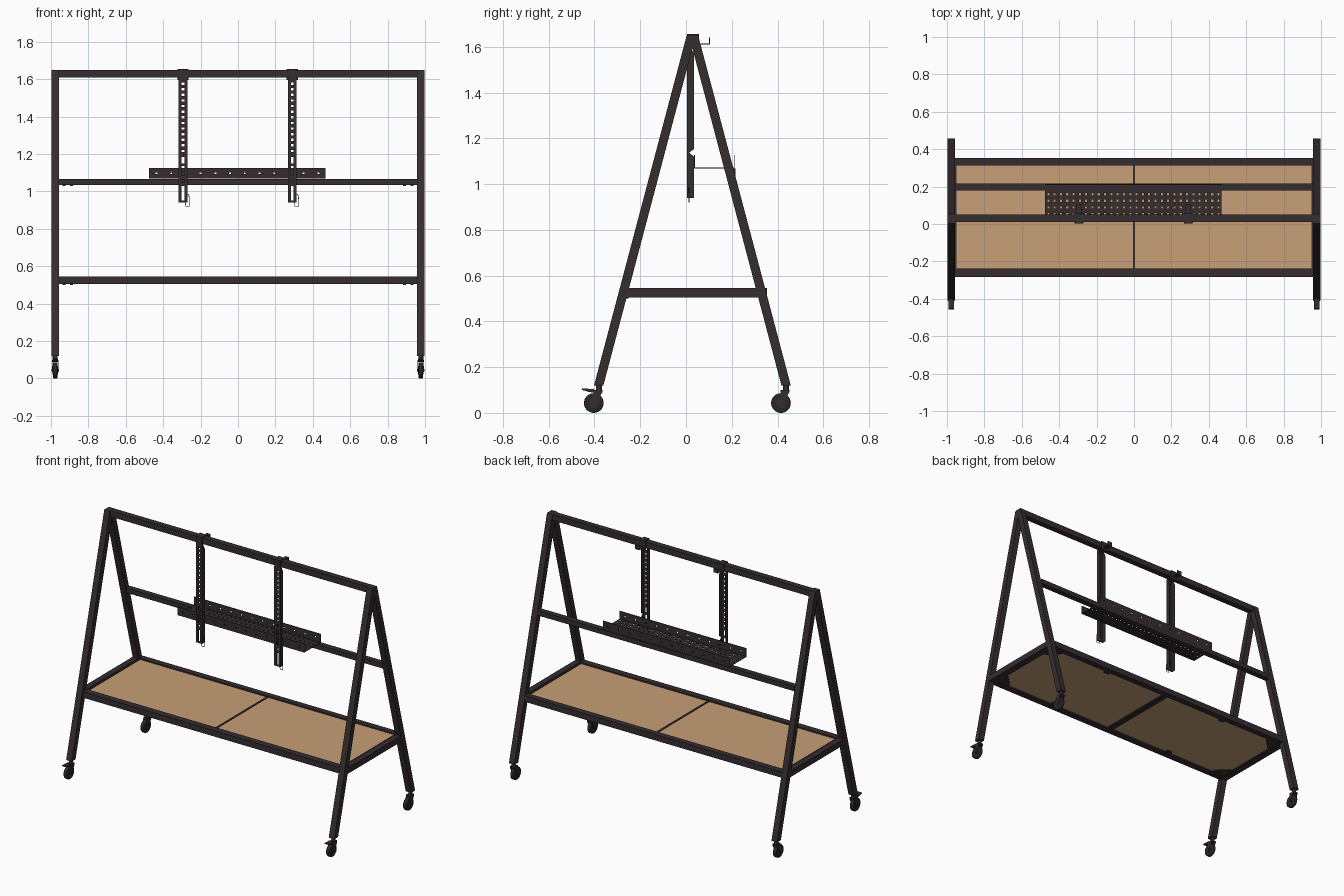
import bpy, bmesh, math
from mathutils import Matrix, Vector

if "Cube" in bpy.data.objects:
    bpy.data.objects.remove(bpy.data.objects["Cube"])


def material(name, rgb):
    m = bpy.data.materials.new(name)
    m.diffuse_color = (*rgb, 1)
    m.use_nodes = True
    m.node_tree.nodes["Principled BSDF"].inputs["Base Color"].default_value = m.diffuse_color
    return m


FRAME = material("dark brown steel", (0.036, 0.026, 0.028))
BOARD = material("tan board", (0.571, 0.352, 0.185))
RUBBER = material("black rubber", (0.022, 0.019, 0.02))


def finish(name, bm, mat):
    bmesh.ops.recalc_face_normals(bm, faces=bm.faces)
    me = bpy.data.meshes.new(name)
    bm.to_mesh(me)
    bm.free()
    me.materials.append(mat)
    ob = bpy.data.objects.new(name, me)
    bpy.context.collection.objects.link(ob)
    return ob


def box(name, x, y, z, mat=FRAME):
    bm = bmesh.new()
    bmesh.ops.create_cube(bm, size=1)
    for v in bm.verts:
        v.co = [r[0] if c < 0 else r[1] for c, r in zip(v.co, (x, y, z))]
    return finish(name, bm, mat)


def prism(name, pts, lo, hi, axis="x", mat=FRAME):
    """Extrude a profile: (y, z) points along x, or (x, y) points along z."""
    bm = bmesh.new()
    put = (lambda p: (lo, *p)) if axis == "x" else (lambda p: (*p, lo))
    f = bm.faces.new([bm.verts.new(put(p)) for p in pts])
    new = bmesh.ops.extrude_face_region(bm, geom=[f])["geom"]
    d = Vector((hi - lo, 0, 0) if axis == "x" else (0, 0, hi - lo))
    bmesh.ops.translate(bm, vec=d, verts=[v for v in new if isinstance(v, bmesh.types.BMVert)])
    return finish(name, bm, mat)


def cylinder(name, centre, r, depth, axis, mat=FRAME, seg=24, bevel=0):
    bm = bmesh.new()
    rot = Matrix.Rotation(math.pi / 2, 4, "Y") if axis == "x" else Matrix()
    bmesh.ops.create_cone(bm, cap_ends=True, segments=seg, radius1=r, radius2=r,
                          depth=depth, matrix=Matrix.Translation(centre) @ rot)
    if bevel:
        rim = [e for e in bm.edges if any(len(f.verts) > 4 for f in e.link_faces)]
        bmesh.ops.bevel(bm, geom=rim, offset=bevel, segments=3, affect="EDGES", profile=0.5)
    ob = finish(name, bm, mat)
    bpy.ops.object.select_all(action="DESELECT")
    ob.select_set(True)
    bpy.context.view_layer.objects.active = ob
    bpy.ops.object.shade_smooth_by_angle(angle=math.radians(35))
    return ob


def breaks(lo, hi, n, hole):
    p = (hi - lo) / n
    return [lo] + [lo + p * (i + .5) + s * hole / 2 for i in range(n) for s in (-1, 1)] + [hi]


def perforated(name, us, vs, place, thick=0.004):
    """Sheet whose odd-by-odd grid cells are left open."""
    bm = bmesh.new()
    g = [[bm.verts.new(place(u, v)) for v in vs] for u in us]
    for i in range(len(us) - 1):
        for j in range(len(vs) - 1):
            if not (i % 2 and j % 2):
                bm.faces.new((g[i][j], g[i + 1][j], g[i + 1][j + 1], g[i][j + 1]))
    ob = finish(name, bm, FRAME)
    mod = ob.modifiers.new("thickness", "SOLIDIFY")
    mod.thickness, mod.offset = thick, 0
    return ob


def wire(name, pts, r=0.002):
    cu = bpy.data.curves.new(name, "CURVE")
    cu.dimensions, cu.bevel_depth, cu.bevel_resolution = "3D", r, 1
    sp = cu.splines.new("POLY")
    sp.points.add(len(pts) - 1)
    for p, c in zip(sp.points, pts):
        p.co = (*c, 1)
    cu.materials.append(FRAME)
    bpy.context.collection.objects.link(bpy.data.objects.new(name, cu))


MID = 0.028  # y of the apex

for s, side in ((-1, "left"), (1, "right")):
    xi, xo = s * 0.957, s * 0.998
    xc = (xi + xo) / 2
    # A-frame legs
    for d, end in ((-1, "front"), (1, "back")):
        pts = [(MID + d * a, z) for a, z in
               ((0.430, .12), (0.389, .12), (0, 1.593), (0, 1.65), (0.025, 1.65))]
        prism(f"{side}_{end}_leg", pts, xi, xo)
        # caster
        ys = MID + d * 0.409
        yw = ys - 0.022
        n = f"{side}_{end}_caster"
        cylinder(n + "_wheel", (xc, yw, .043), .043, .024, "x", RUBBER, 32, .005)
        cylinder(n + "_hub", (xc, yw, .043), .022, .029, "x", FRAME)
        cylinder(n + "_stem", (xc, ys, .108), .013, .026, "z")
        box(n + "_crown", (xc - .017, xc + .017), (ys - .024, ys + .015), (.089, .099))
        for k in (-1, 1):
            prism(n + "_fork", [(yw - .01, .038), (yw + .008, .034), (ys + .015, .092), (ys - .022, .092)],
                  xc + k * .014, xc + k * .018)
        cylinder(n + "_axle", (xc, yw, .043), .007, .039, "x", seg=12)
        if d < 0:
            prism(n + "_brake", [(ys - .075, .101), (ys - .072, .107), (ys - .02, .104),
                                 (ys - .02, .088), (ys - .045, .092)], xc - .014, xc + .014)
    # shelf end rail, inner ledge, bolts
    box(f"{side}_shelf_end_rail", sorted((xi, xo)), (-.262, .318), (.505, .545))
    box(f"{side}_shelf_ledge", sorted((s * .948, xi)), (-.24, .315), (.507, .541))
    for bx in (.89, .93):
        for by, bz in ((.198, 1.033), (-.26, .504), (.333, .504)):
            cylinder("rail_bolt", (s * bx, by, bz), .009, .01, "z", seg=12)
    # shelf boards and corner gussets
    box(f"{side}_shelf_board", sorted((s * .006, s * .95)), (-.24, .315), (.515, .536), BOARD)
    for cy, d in ((-.24, 1), (.315, -1)):
        prism("shelf_gusset", [(s * .95, cy), (s * .86, cy), (s * .86, cy + d * .02),
                               (s * .93, cy + d * .09), (s * .95, cy + d * .09)], .508, .515, "z")
        box("shelf_clip", (s * .48 - .02, s * .48 + .02), sorted((cy, cy + d * .025)), (.508, .515))

# long rails
box("top_rail", (-.957, .957), (.012, .052), (1.61, 1.65))
box("middle_rail", (-.957, .957), (.179, .217), (1.035, 1.067))
box("front_shelf_rail", (-.957, .957), (-.283, -.239), (.505, .545))
box("back_shelf_rail", (-.957, .957), (.313, .353), (.505, .545))
box("shelf_divider", (-.006, .006), (-.24, .315), (.505, .54))
box("shelf_divider_flange", (-.022, .022), (-.24, .315), (.508, .514))

# hanging screen arms
zs = [.94, .952, 1.03, 1.05, 1.062, 1.085, 1.135, 1.15, 1.185]
for i in range(13):
    zs += [1.21 + i * .03, 1.222 + i * .03]
zs += [1.61]
for xa in (-.294, .29):
    side = "left" if xa < 0 else "right"
    perforated(f"{side}_arm_face", [xa - .022, xa - .007, xa + .007, xa + .022], zs,
               lambda u, v: (u, .006, v))
    for k in (-1, 1):
        prism(f"{side}_arm_flange", [(.004, .94), (.034, .94), (.034, 1.12), (.014, 1.138), (.034, 1.152),
                                     (.034, 1.57), (.014, 1.61), (.004, 1.61)],
              xa + k * .019, xa + k * .023)
    # hook over the top rail
    box(f"{side}_hook_top", (xa - .02, xa + .02), (.008, .057), (1.65, 1.655))
    box(f"{side}_hook_back", (xa - .03, xa + .03), (.052, .057), (1.595, 1.655))
    box(f"{side}_hook_front", (xa - .02, xa + .02), (.004, .012), (1.60, 1.655))
    box(f"{side}_hook_tongue", (xa - .016, xa + .016), (.055, .103), (1.611, 1.614))
    box(f"{side}_hook_lip", (xa - .016, xa + .016), (.101, .104), (1.611, 1.64))
    # pull loop at the foot
    wire(f"{side}_pull_loop", [(xa + .012, .01, .985), (xa + .03, .012, .985), (xa + .034, .014, .96),
                               (xa + .034, .014, .92), (xa + .014, .014, .92), (xa + .012, .012, .95)])

# perforated equipment tray
cols = breaks(-.475, .469, 28, .011)
perforated("tray_floor", cols, breaks(.036, .212, 5, .012), lambda u, v: (u, v, 1.07))
lip = breaks(-.475, .469, 12, .01)
for y, n in ((.037, "front"), (.211, "back")):
    perforated(f"tray_{n}_lip", lip, breaks(1.068, 1.126, 1, .01), lambda u, v: (u, y, v))
